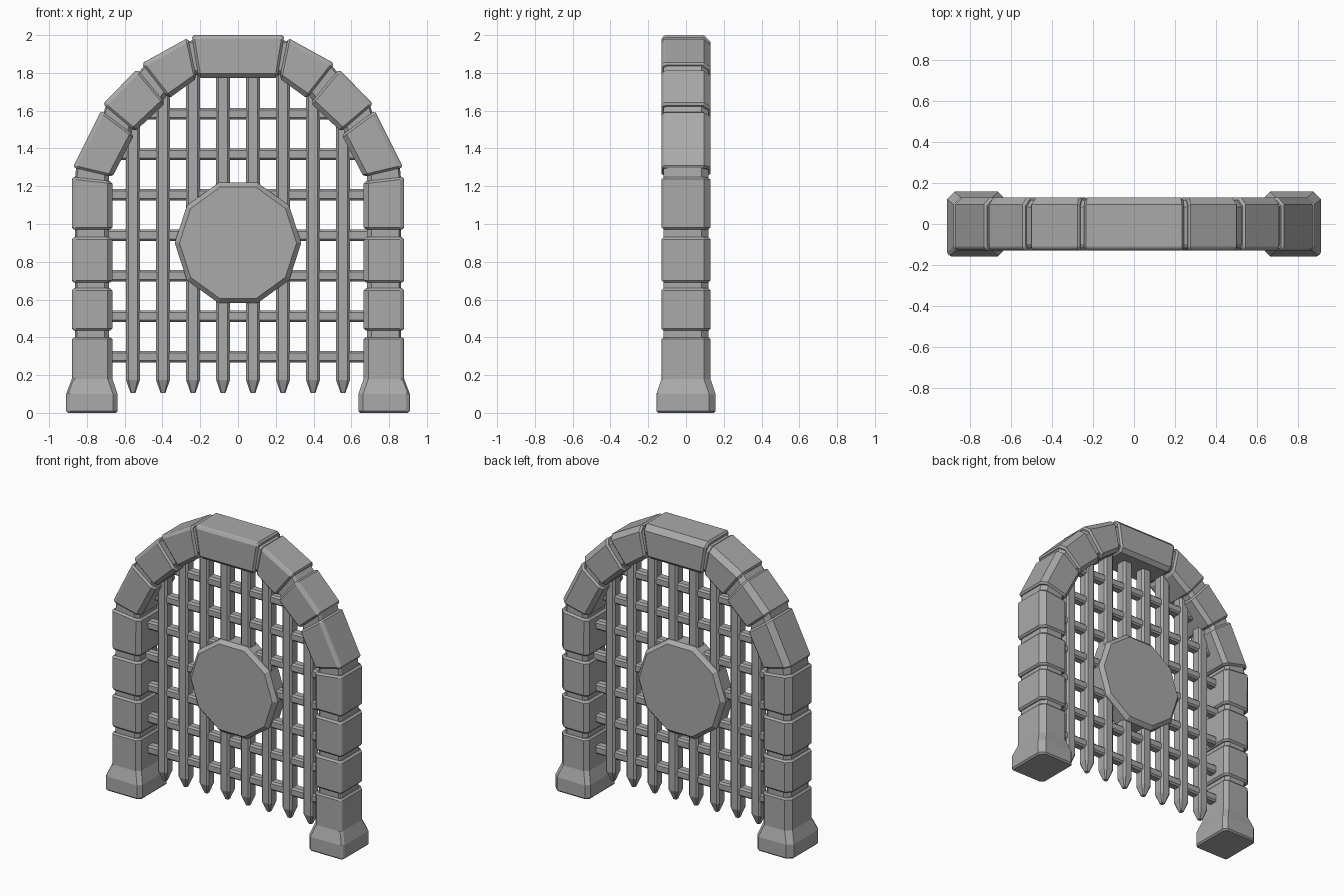
import bpy, bmesh
from math import pi, cos, sin
from mathutils import Vector

if "Cube" in bpy.data.objects:
    bpy.data.objects.remove(bpy.data.objects["Cube"])

stone_grey = bpy.data.materials.new("stone grey")
stone_grey.use_nodes = True
GREY = (0.4, 0.4, 0.4, 1)
stone_grey.diffuse_color = GREY
stone_grey.node_tree.nodes["Principled BSDF"].inputs["Base Color"].default_value = GREY


def loft(name, rings, bevel=0.0, mirror=False):
    """Skin a list of equal-length rings and cap both ends."""
    bm = bmesh.new()
    loops = [[bm.verts.new(p) for p in ring] for ring in rings]
    n = len(loops[0])
    for a, b in zip(loops, loops[1:]):
        for i in range(n):
            bm.faces.new((a[i], a[(i + 1) % n], b[(i + 1) % n], b[i]))
    bm.faces.new(loops[0])
    bm.faces.new(loops[-1])
    bmesh.ops.recalc_face_normals(bm, faces=bm.faces)
    mesh = bpy.data.meshes.new(name)
    bm.to_mesh(mesh)
    bm.free()
    mesh.materials.append(stone_grey)
    obj = bpy.data.objects.new(name, mesh)
    bpy.context.collection.objects.link(obj)
    if bevel:
        mod = obj.modifiers.new("worn edges", 'BEVEL')
        mod.width = bevel
        mod.segments = 1
        mod.limit_method = 'ANGLE'
        mod.angle_limit = 1.05
    if mirror:
        obj.modifiers.new("other side", 'MIRROR')
    return obj


def section(outer, inner, depth=0.13, inset=0.0):
    """Chamfered stone cross-section between an outer and an inner point (x, z)."""
    o, i = Vector((outer[0], 0, outer[1])), Vector((inner[0], 0, inner[1]))
    d = (o - i).normalized()
    o, i = o - d * inset, i + d * inset
    front, back = Vector((0, -depth, 0)), Vector((0, depth, 0))

    def y(amount):
        return Vector((0, amount, 0))
    return [i + d * .025 + front, o - d * .01 + front, o + front + y(.02),
            o + back - y(.035), o - d * .035 + back, i + d * .025 + back,
            i + back - y(.025), i + front + y(.025)]


# Stones of one side, each as (outer, inner) at its start and its end
OUT, IN = 0.88, 0.665
stones = [((OUT, a), (IN, a), (OUT, b), (IN, b)) for a, b in ((.435, .66), (.69, .93))]
stones += [
    ((OUT, .97), (IN, .97), (OUT, 1.25), (IN, 1.225)),
    ((.875, 1.30), (.665, 1.25), (.725, 1.60), (.55, 1.47)),
    ((.715, 1.635), (.545, 1.49), (.535, 1.82), (.385, 1.64)),
    ((.51, 1.85), (.365, 1.665), (.265, 1.985), (.22, 1.77)),
]
for number, (o0, i0, o1, i1) in enumerate(stones, 1):
    loft(f"arch_stone_{number}", [section(o0, i0), section(o1, i1)], .012, True)

# Flared feet
loft("pillar_base", [
    section((.91, 0), (.637, 0), .157), section((.91, .1), (.637, .1), .157),
    section((OUT, .18), (IN, .18)), section((OUT, .4), (IN, .4))], .01, True)

# Keystone
loft("keystone", [section((-.245, 2), (-.208, 1.772)),
                  section((.245, 2), (.208, 1.772))], .012)

# Recessed mortar running behind the joints
core = [section((OUT, .3), (IN, .3), .118, .018)]
for o0, i0, o1, i1 in stones:
    core += [section(o0, i0, .118, .018), section(o1, i1, .118, .018)]
core.append(section((.2, 2), (.17, 1.775), .118, .018))
loft("mortar_core", core, 0, True)


def bar_ring(half_w, half_d, cut):
    """Chamfered rectangle as (across, depth) pairs."""
    w, d = half_w, half_d
    return [(-w + cut, -d), (w - cut, -d), (w, -d + cut), (w, d - cut),
            (w - cut, d), (-w + cut, d), (-w, d - cut), (-w, -d + cut)]


# Upright bars with pointed feet
body, tip = bar_ring(.037, .04, .013), bar_ring(.013, .014, .005)
for number, (x, top) in enumerate(((.079, 1.87), (.238, 1.84), (.397, 1.72), (.556, 1.56)), 1):
    loft(f"upright_bar_{number}", [
        [(x + u, v, z) for u, v in ring]
        for ring, z in ((tip, .106), (body, .175), (body, top))], 0, True)

# Cross bars
profile = bar_ring(.03, .032, .011)
reaches = [.76] * 5 + [.69, .56]
for row, reach in enumerate(reaches):
    z = .297 + row * .2145
    loft(f"cross_bar_{row + 1}", [[(x, v, z + u) for u, v in profile] for x in (-reach, reach)])

# Ten-sided boss plate on both faces
loft("round_plate", [
    [(r * cos(k * pi / 5), y, .9 + r * sin(k * pi / 5)) for k in range(10)]
    for r, y in ((.31, -.07), (.335, -.045), (.335, .045), (.31, .07))])
